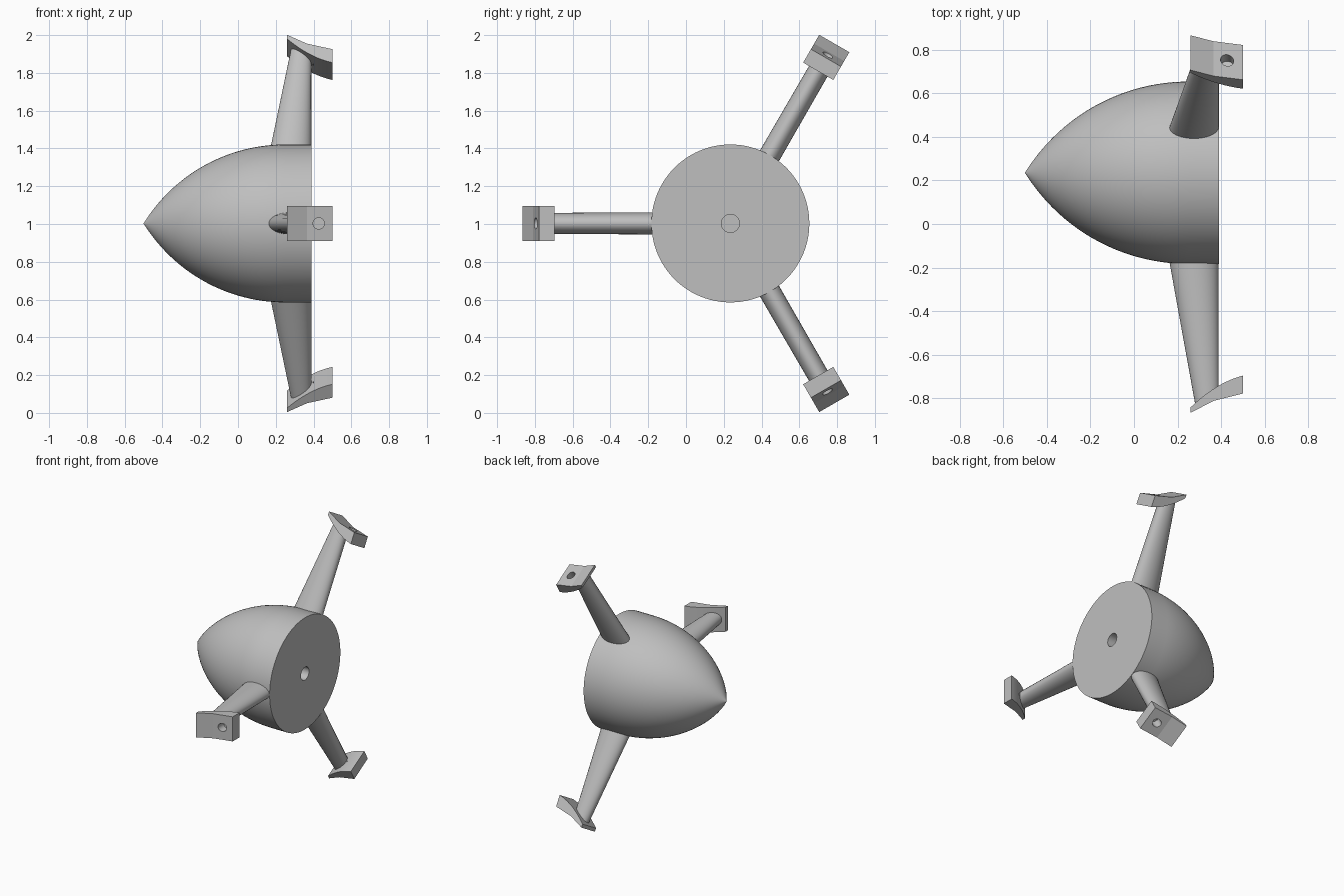
import bpy, bmesh, math
from mathutils import Matrix

if "Cube" in bpy.data.objects:
    bpy.data.objects.remove(bpy.data.objects["Cube"])

AXIS_Y, AXIS_Z = 0.235, 1.003   # centre line of the body, running along x
R, NOSE, SHOULDER, BACK = 0.418, -0.5, 0.25, 0.39

grey = bpy.data.materials.new("light_grey")
grey.diffuse_color = (0.52, 0.52, 0.52, 1)
grey.use_nodes = True
grey.node_tree.nodes["Principled BSDF"].inputs["Base Color"].default_value = grey.diffuse_color


def make(name, bm, turn=0.0):
    """Turn the mesh about the body axis and add it to the scene."""
    bmesh.ops.recalc_face_normals(bm, faces=bm.faces)
    mesh = bpy.data.meshes.new(name)
    bm.to_mesh(mesh)
    bm.free()
    mesh.materials.append(grey)
    ob = bpy.data.objects.new(name, mesh)
    bpy.context.collection.objects.link(ob)
    ob.matrix_world = (Matrix.Translation((0, AXIS_Y, AXIS_Z))
                       @ Matrix.Rotation(turn, 4, 'X'))
    return ob


def smooth(ob, degrees=30):
    bpy.ops.object.select_all(action='DESELECT')
    ob.select_set(True)
    bpy.context.view_layer.objects.active = ob
    bpy.ops.object.shade_smooth_by_angle(angle=math.radians(degrees))


def loft(bm, rings):
    """Skin closed rings of points and cap both ends."""
    rows = [[bm.verts.new(p) for p in ring] for ring in rings]
    n = len(rows[0])
    for a, b in zip(rows, rows[1:]):
        for i in range(n):
            j = (i + 1) % n
            bm.faces.new((a[i], a[j], b[j], b[i]))
    bm.faces.new(rows[0])
    bm.faces.new(rows[-1])


# Body: pointed ogive with a short straight skirt and a blind hole in its back
length = SHOULDER - NOSE
rho = (R * R + length * length) / (2 * R)
profile = []
for i in range(25):
    x = NOSE + length * i / 24
    profile.append((x, max(0.0005, math.sqrt(rho ** 2 - (SHOULDER - x) ** 2) - rho + R)))
profile += [(BACK, R), (BACK, 0.048), (BACK - 0.2, 0.048)]
bm = bmesh.new()
loft(bm, [[(x, r * math.cos(k * math.tau / 96), r * math.sin(k * math.tau / 96))
           for k in range(96)] for x, r in profile])
smooth(make("body", bm))


# Foot pad outline: (x, distance from axis)
def inner(x):
    t = (0.5 - x) / 0.24
    return 0.93 + 0.06 * t + 0.085 * t * t


OUTER = [(0.5, 1.012), (0.365, 1.046), (0.26, 1.1)]
INNER = [(0.26 + 0.02 * i, inner(0.26 + 0.02 * i)) for i in range(13)]
HALF = 0.092


def strut(turn, name):
    # Tapered strut: oval root inside the body, round tip cut to the pad
    bm = bmesh.new()
    rings = [[], []]
    for k in range(48):
        c, s = math.cos(k * math.tau / 48), math.sin(k * math.tau / 48)
        rings[0].append((0.269 + 0.119 * c, -0.34, 0.058 * s))
        x = 0.335 + 0.053 * c
        rings[1].append((x, -inner(x) - 0.015, 0.056 * s))
    loft(bm, rings)
    smooth(make(name + "_strut", bm, turn))

    # Curved foot pad
    bm = bmesh.new()
    loft(bm, [[(x, -r, z) for x, r in OUTER + INNER] for z in (-HALF, HALF)])
    pad = make(name + "_foot_pad", bm, turn)

    # Bolt hole in the outer face of the pad
    bm = bmesh.new()
    bmesh.ops.create_cone(bm, cap_ends=True, segments=32, radius1=0.03, radius2=0.03,
                          depth=0.2, matrix=Matrix.Translation((0.427, -1.07, 0))
                          @ Matrix.Rotation(math.pi / 2, 4, 'X'))
    cutter = make("hole_cutter", bm, turn)
    cutter.hide_render = True
    mod = pad.modifiers.new("bolt_hole", 'BOOLEAN')
    mod.operation, mod.solver, mod.object = 'DIFFERENCE', 'EXACT', cutter
    bpy.context.view_layer.update()
    bpy.context.view_layer.objects.active = pad
    bpy.ops.object.modifier_apply(modifier=mod.name)
    bpy.data.objects.remove(cutter)
    smooth(pad, 12)


for angle, label in ((0, "front"), (120, "lower"), (240, "upper")):
    strut(math.radians(angle), label)
